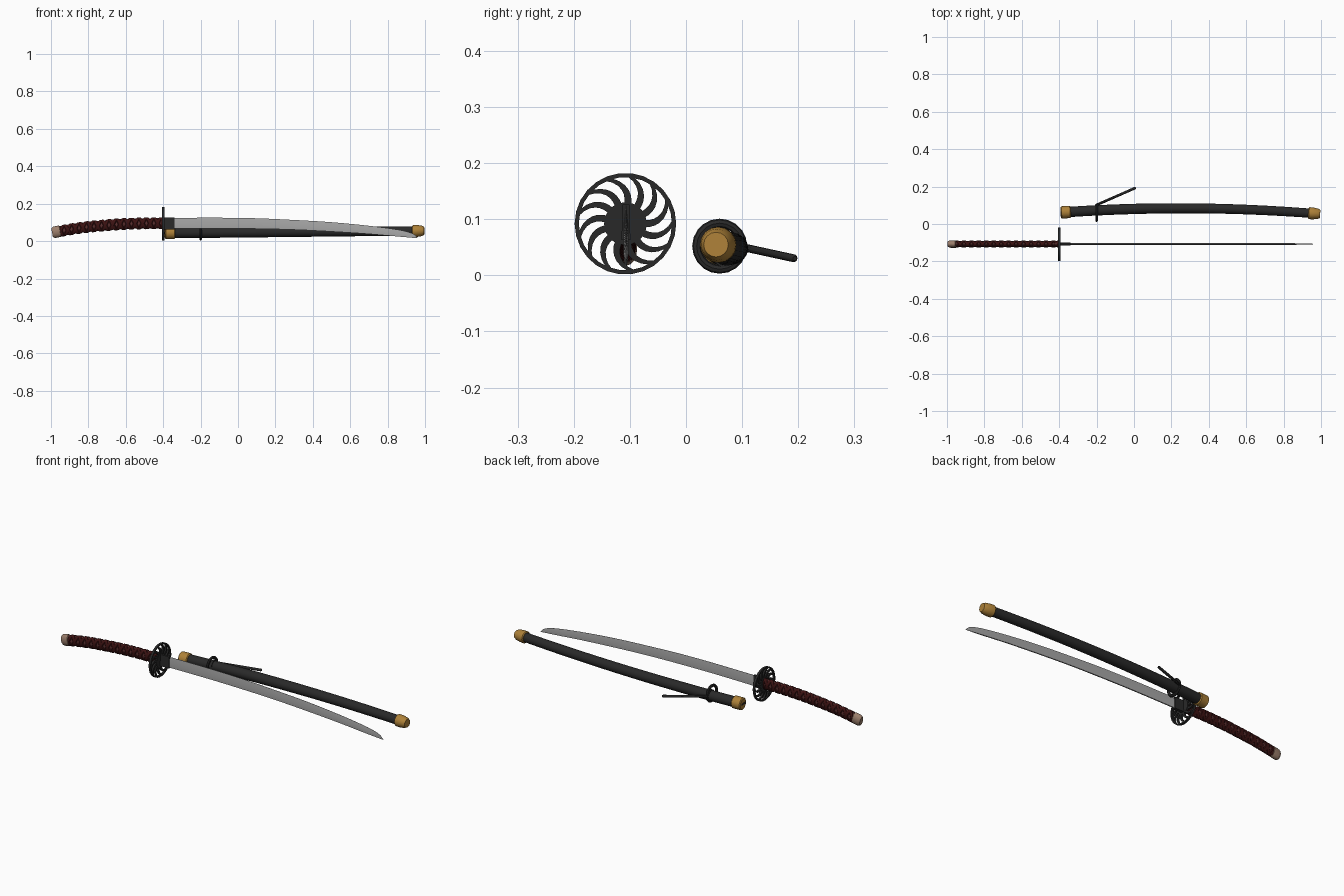
import bpy, bmesh, math
from mathutils import Vector

if "Cube" in bpy.data.objects:
    bpy.data.objects.remove(bpy.data.objects["Cube"])

def mat(name, c):
    m = bpy.data.materials.new(name)
    m.diffuse_color = (*c, 1)
    m.use_nodes = True
    m.node_tree.nodes["Principled BSDF"].inputs["Base Color"].default_value = m.diffuse_color
    return m

BLACK = mat("black lacquer", (0.022, 0.022, 0.022))
RED = mat("dark red wrap", (0.045, 0.006, 0.006))
PALE = mat("dusty red core", (0.11, 0.03, 0.03))
TAN = mat("tan cap", (0.33, 0.21, 0.15))
GOLD = mat("old gold", (0.42, 0.22, 0.04))
STEEL = mat("steel", (0.38, 0.38, 0.38))
YS = -0.107  # sword plane

def make(name, rings, m, smooth=True, closed=False):
    """Skin a list of point rings into a solid."""
    bm = bmesh.new()
    vs = [[bm.verts.new(p) for p in r] for r in rings]
    n = len(vs[0])
    pairs = list(zip(vs, vs[1:])) + ([(vs[-1], vs[0])] if closed else [])
    for a, b in pairs:
        for i in range(n):
            bm.faces.new((a[i], a[(i + 1) % n], b[(i + 1) % n], b[i]))
    if not closed:
        bm.faces.new(vs[0])
        bm.faces.new(vs[-1])
    bmesh.ops.recalc_face_normals(bm, faces=bm.faces)
    me = bpy.data.meshes.new(name)
    bm.to_mesh(me)
    bm.free()
    me.materials.append(m)
    ob = bpy.data.objects.new(name, me)
    bpy.context.collection.objects.link(ob)
    if smooth:
        bpy.context.view_layer.objects.active = ob
        ob.select_set(True)
        bpy.ops.object.shade_smooth_by_angle(angle=math.radians(35))
        ob.select_set(False)
    return ob

def interp(table, x):
    """Smooth interpolation through a few (x, value) points."""
    i = max(j for j in range(len(table) - 1) if j == 0 or table[j][0] <= x)
    def slope(j):
        a, b = table[max(j - 1, 0)], table[min(j + 1, len(table) - 1)]
        return (b[1] - a[1]) / (b[0] - a[0])
    (x0, v0), (x1, v1) = table[i], table[i + 1]
    h = x1 - x0
    t = (x - x0) / h
    return ((2*t**3 - 3*t*t + 1) * v0 + (t**3 - 2*t*t + t) * h * slope(i)
            + (3*t*t - 2*t**3) * v1 + (t**3 - t*t) * h * slope(i + 1))

def section(path, x, ry, rz, n=16):
    """Ellipse perpendicular to a path given as a function of x."""
    c = path(x)
    t = (path(x + 0.001) - path(x - 0.001)).normalized()
    u = Vector((0, 1, 0))
    u = (u - t * u.dot(t)).normalized()
    w = t.cross(u)
    return [c + u * ry * math.cos(a) + w * rz * math.sin(a)
            for a in (2 * math.pi * i / n for i in range(n))]

def span(a, b, n):
    return [a + (b - a) * i / n for i in range(n + 1)]

# handle with core and end cap
HZ = [(-1.0, 0.044), (-0.9, 0.062), (-0.8, 0.076), (-0.6, 0.092), (-0.39, 0.096)]
def handle_path(x):
    return Vector((x, YS, interp(HZ, x)))

make("handle_core", [section(handle_path, x, 0.015, 0.027) for x in span(-0.96, -0.40, 28)], PALE)
make("handle_cap", [section(handle_path, x, 0.020 * s, 0.031 * s) for x, s in
     ((-0.994, 0.72), (-0.989, 0.9), (-0.98, 1), (-0.952, 1), (-0.95, 0.9))], TAN)
make("handle_collar", [section(handle_path, x, 0.019, 0.031) for x in (-0.412, -0.404)], RED)

# crossing wraps: flat bands spiralling both ways
def wrap(name, sign, phase):
    rings = []
    for x in span(-0.95, -0.414, 170):
        a = sign * 2 * math.pi * (x + 0.95) / 0.08 + phase
        ring = []
        for dx, k in ((-0.012, 0.94), (-0.008, 1.14), (0.008, 1.14), (0.012, 0.94)):
            c = handle_path(x + dx)
            ring.append(c + Vector((0, 0.0158 * k * math.cos(a), 0.0275 * k * math.sin(a))))
        rings.append(ring)
    make(name, rings, RED)

for i, (s, p) in enumerate(((1, 0), (1, math.pi), (-1, 0), (-1, math.pi))):
    wrap(f"handle_wrap_{i + 1}", s, p)

# guard: rim, hub and swirling spokes
GZ, GX = 0.092, 0.006
def gp(x, r, a):
    return Vector((-0.40 + x, YS - 0.001 + r * math.cos(a), GZ + r * math.sin(a)))

make("guard_rim", [[gp(x, r, 2 * math.pi * i / 26) for x, r in
     ((-GX, 0.083), (GX, 0.083), (GX, 0.0905), (-GX, 0.0905))] for i in range(26)], BLACK, closed=True)
make("guard_hub", [[gp(x, 0.038, 2 * math.pi * i / 26) for i in range(26)] for x in (-GX, GX)], BLACK)
for k in range(13):
    rings = []
    for t in span(0, 1, 6):
        r = 0.036 + 0.049 * t
        a = 2 * math.pi * k / 13 + 0.5 * t * t
        h = 0.0062 / r
        rings.append([gp(-GX * 0.8, r, a - h), gp(GX * 0.8, r, a - h),
                      gp(GX * 0.8, r, a + h), gp(-GX * 0.8, r, a + h)])
    make(f"guard_spoke_{k + 1}", rings, BLACK)

# blade with curved edge and a swept tip
TOP = [(-0.40, 0.124), (-0.1, 0.125), (0.1, 0.122), (0.3, 0.113), (0.5, 0.101),
       (0.7, 0.082), (0.85, 0.062), (0.91, 0.049), (0.945, 0.034), (0.96, 0.017)]
LOW = [(-0.40, 0.066), (-0.1, 0.068), (0.1, 0.066), (0.3, 0.061), (0.5, 0.051),
       (0.7, 0.038), (0.85, 0.025), (0.96, 0.0155)]
def blade_ring(x, w):
    lo, hi = interp(LOW, x), interp(TOP, x)
    m = lo + (hi - lo) * 0.4
    return [Vector((x, YS + y, z)) for y, z in ((-w * 0.7, lo), (w * 0.7, lo), (w, m),
            (0.0004, hi), (-0.0004, hi), (-w, m))]
make("blade", [blade_ring(x, 0.0045 if x < 0.85 else 0.0045 - 0.03 * (x - 0.85))
     for x in span(-0.39, 0.90, 40) + span(0.905, 0.96, 10)], STEEL)
# blade collar
make("blade_collar", [[Vector((x, YS + y, z)) for y, z in ((-0.008, 0.063), (0.008, 0.063),
     (0.006, 0.126), (-0.006, 0.126))] for x in (-0.40, -0.34)], BLACK)

# scabbard, bowed sideways
def scab_path(x):
    return Vector((x, 0.084 - 0.055 * (x - 0.25) ** 2, 0.043 + 0.0085 * (x + 0.39)))

make("scabbard", [section(scab_path, x, 0.0275 - 0.003 * max(0, x), 0.0275 - 0.003 * max(0, x))
     for x in span(-0.35, 0.95, 24)], BLACK)
make("scabbard_mouth", [section(scab_path, x, r, r) for x, r in
     ((-0.391, 0.028), (-0.387, 0.033), (-0.342, 0.033), (-0.338, 0.028))], GOLD)
make("scabbard_mouth_slot", [[Vector((x, 0.061 + y, 0.043 + z)) for y, z in ((-0.02, -0.005),
     (0.02, -0.005), (0.02, 0.005), (-0.02, 0.005))] for x in (-0.392, -0.385)], BLACK)
make("scabbard_tip", [section(scab_path, x, r, r) for x, r in
     ((0.932, 0.027), (0.936, 0.032), (0.955, 0.032), (0.983, 0.028), (0.995, 0.022))], GOLD)

# hanging ring and rod
def torus_ring(a):
    return [Vector((-0.2 + 0.007 * math.cos(b), 0.060 + (0.041 + 0.008 * math.sin(b)) * math.cos(a),
            0.052 + (0.041 + 0.008 * math.sin(b)) * math.sin(a)))
            for b in (2 * math.pi * j / 8 for j in range(8))]
make("hanger_ring", [torus_ring(2 * math.pi * i / 20) for i in range(20)], BLACK, closed=True)
make("hanger_knot", [section(scab_path, x, 0.031, 0.031) for x in (-0.206, -0.194)], BLACK)
P0, P1 = Vector((-0.2, 0.102, 0.050)), Vector((0.01, 0.194, 0.030))
rod = lambda x: P0 + (P1 - P0) * ((x - P0.x) / (P1.x - P0.x))
make("hanger_rod", [section(rod, x, r, r, 10) for x, r in
     ((-0.2, 0.007), (0.006, 0.007), (0.01, 0.004))], BLACK)
